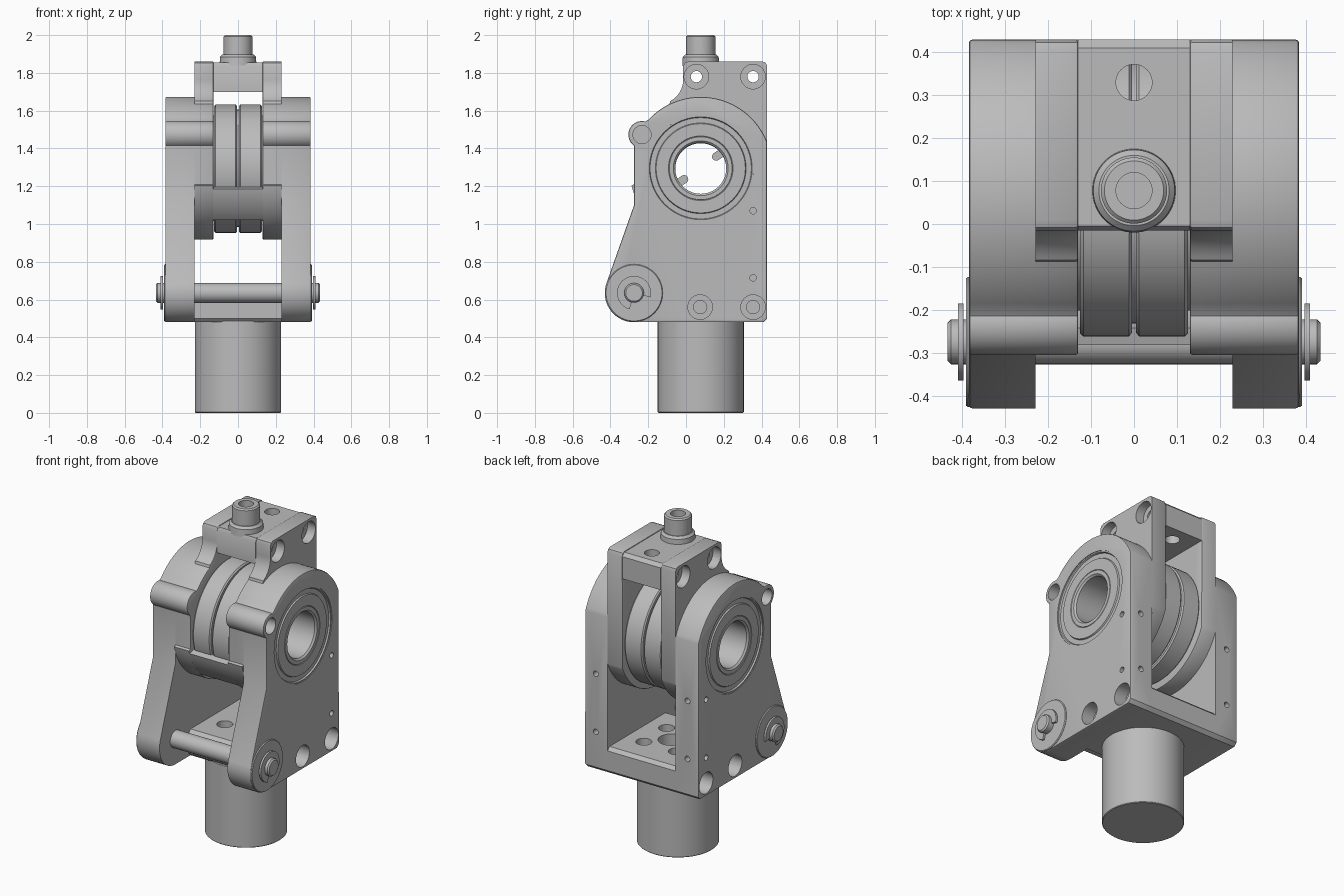
import bpy, bmesh
from math import sin, cos, radians, pi
from mathutils import Vector

if "Cube" in bpy.data.objects:
    bpy.data.objects.remove(bpy.data.objects["Cube"])

steel = bpy.data.materials.new("grey_steel")
steel.use_nodes = True
STEEL = (0.5, 0.5, 0.5, 1)
steel.diffuse_color = STEEL
steel.node_tree.nodes["Principled BSDF"].inputs["Base Color"].default_value = STEEL

CY, CZ = 0.078, 1.295      # bearing centre
DRUM = 0.378               # housing radius
PIN_Y, PIN_Z = -0.275, 0.635
INNER, STEP, OUTER = 0.13, 0.23, 0.385
BACK, FLOOR, TOP = 0.43, 0.48, 1.86


def make(name, bm):
    bmesh.ops.recalc_face_normals(bm, faces=bm.faces)
    mesh = bpy.data.meshes.new(name)
    bm.to_mesh(mesh)
    bm.free()
    mesh.materials.append(steel)
    ob = bpy.data.objects.new(name, mesh)
    bpy.context.collection.objects.link(ob)
    smooth(ob)
    return ob


def smooth(ob):
    ob.data.shade_smooth()
    ob.data.set_sharp_from_angle(angle=radians(32))


def arc(y, z, r, a0, a1, n=24):
    return [(y + r * cos(radians(a0 + (a1 - a0) * i / n)),
             z + r * sin(radians(a0 + (a1 - a0) * i / n))) for i in range(n + 1)]


def prism(name, outline, x0, x1, bevel_at=(), width=0.008):
    """Extrude a (y, z) outline along x and round the rims of chosen caps."""
    bm = bmesh.new()
    caps = [[bm.verts.new((x, y, z)) for y, z in outline] for x in (x0, x1)]
    n = len(outline)
    for cap in caps:
        bm.faces.new(cap)
    for i in range(n):
        j = (i + 1) % n
        bm.faces.new((caps[0][i], caps[0][j], caps[1][j], caps[1][i]))
    bmesh.ops.recalc_face_normals(bm, faces=bm.faces)
    rims = [e for e in bm.edges for x in bevel_at
            if all(abs(v.co.x - x) < 1e-5 for v in e.verts)]
    if rims:
        bmesh.ops.bevel(bm, geom=rims, offset=width, segments=2, profile=0.5,
                        affect='EDGES', clamp_overlap=True)
    return make(name, bm)


def lathe(name, profile, centre, axis='X', n=64):
    """Turn a closed (radius, along-axis) profile around an axis."""
    bm = bmesh.new()
    rings = []
    for k in range(n):
        c, s = cos(2 * pi * k / n), sin(2 * pi * k / n)
        ring = []
        for r, h in profile:
            p = {'X': (h, r * c, r * s), 'Y': (r * c, h, r * s), 'Z': (r * c, r * s, h)}[axis]
            ring.append(bm.verts.new(Vector(p) + Vector(centre)))
        rings.append(ring)
    m = len(profile)
    for k in range(n):
        a, b = rings[k], rings[(k + 1) % n]
        for i in range(m):
            j = (i + 1) % m
            if profile[i][0] or profile[j][0]:
                bm.faces.new((a[i], a[j], b[j], b[i]))
    bmesh.ops.remove_doubles(bm, verts=bm.verts, dist=1e-5)
    return make(name, bm)


def rod(name, r, h0, h1, centre, axis='X', bevel=0.0, n=48):
    b = bevel
    pts = [(0, h0), (r - b, h0), (r, h0 + b), (r, h1 - b), (r - b, h1), (0, h1)]
    if not b:
        pts = [(0, h0), (r, h0), (r, h1), (0, h1)]
    return lathe(name, pts, centre, axis, n)


def cut(targets, cutters):
    """Subtract the cutters from each target, then discard them."""
    for ob in targets:
        for c in cutters:
            mod = ob.modifiers.new("hole", 'BOOLEAN')
            mod.operation, mod.solver, mod.object = 'DIFFERENCE', 'EXACT', c
        bpy.context.view_layer.update()
        dg = bpy.context.evaluated_depsgraph_get()
        mesh = bpy.data.meshes.new_from_object(ob.evaluated_get(dg))
        ob.modifiers.clear()
        ob.data = mesh
        smooth(ob)
    for c in cutters:
        bpy.data.objects.remove(c)


def mirror(*obs):
    for ob in obs:
        mod = ob.modifiers.new("other_side", 'MIRROR')
        mod.use_mirror_merge = False


def counterbore(y, z, r, depth, face, small, end):
    return lathe("cutter", [(0, end), (small, end), (small, face - depth),
                            (r, face - depth), (r, face + 0.1), (0, face + 0.1)],
                 (0, y, z), n=32)


# Side plates: foot lug, sloping front, upper lug and round shoulder
plate_outline = ([(BACK - 0.02, FLOOR), (BACK, FLOOR + 0.02)]
                 + arc(CY, CZ, DRUM, 22, 137, 40)
                 + arc(-0.233, 1.473, 0.072, 75, 234)
                 + [(-0.275, 1.40), (-0.275, 1.1)]
                 + arc(PIN_Y, PIN_Z, 0.155, 162, 270))
side_plate = prism("side_plates", plate_outline, STEP, OUTER, [OUTER])

# Inner housings: round drum, front block and tall ear
housing_outline = ([(BACK, TOP - 0.025), (BACK - 0.007, TOP - 0.007), (BACK - 0.025, TOP),
                    (0.01, TOP), (-0.008, TOP - 0.007), (-0.015, TOP - 0.025)]
                   + arc(-0.145, 1.765, 0.13, 0, -62, 12)
                   + arc(CY, CZ, DRUM, 116, 137, 8)
                   + arc(-0.233, 1.473, 0.072, 75, 234)
                   + [(-0.275, 1.40), (-0.275, 1.21)]
                   + arc(CY, CZ, DRUM, 194, 338, 50))
housing = prism("bearing_housings", housing_outline, INNER, STEP, [INNER], 0.006)

# Bearing seat, lug hole, bolt recesses and small tapped holes
cutters = [rod("cutter", 0.28, 0.1, 0.5, (0, CY, CZ), n=64),
           rod("cutter", 0.048, 0.3, 0.5, (0, -0.233, 1.473), n=32)]
cutters += [counterbore(y, 0.56, 0.065, 0.08, OUTER, 0.035, 0.26) for y in (0.075, 0.355)]
for z in (0.715, 1.07):
    cutters.append(rod("cutter", 0.017, 0.33, 0.5, (0, 0.355, z), n=16))
    cutters.append(rod("cutter", 0.017, 0.37, 0.5, (0.31, 0, z), 'Y', n=16))
cut([side_plate], cutters)
cut([housing], [rod("cutter", 0.28, 0.1, 0.5, (0, CY, CZ), n=64)]
    + [counterbore(y, 1.78, 0.065, 0.05, 0.226, 0.03, 0.1) for y in (0.055, 0.355)])
mirror(side_plate, housing)

# Bearings with a stepped outer face
bearing = lathe("bearings", [(0.135, 0.126), (0.135, 0.37), (0.145, 0.38), (0.166, 0.38),
                             (0.168, 0.377), (0.171, 0.38), (0.236, 0.38), (0.24, 0.372),
                             (0.268, 0.372), (0.272, 0.381), (0.28, 0.381), (0.28, 0.126)],
                (0, CY, CZ), n=80)
# Twin rollers and the core joining them
roller = lathe("rollers", [(0.135, 0.005), (0.332, 0.005), (0.34, 0.012), (0.34, 0.118),
                           (0.332, 0.126), (0.135, 0.126)], (0, CY, CZ - 0.003), n=80)
mirror(bearing, roller)
lathe("roller_core", [(0.137, -0.02), (0.31, -0.02), (0.31, 0.02), (0.137, 0.02)], (0, CY, CZ))

# Curved front bridge between the housings
prism("front_bridge", arc(CY, CZ, DRUM - 0.002, 197, 227, 12) + arc(CY, CZ, 0.335, 227, 197, 12),
      -STEP, STEP)

# Locating tabs inside the bore
for i, (y, z, a) in enumerate([(0.16, 1.357, 35), (-0.01, 1.237, 215)]):
    tip = arc(y, z, 0.022, a + 90, a + 270, 10)
    root = [(p[0] + 0.06 * cos(radians(a)), p[1] + 0.06 * sin(radians(a))) for p in (tip[-1], tip[0])]
    prism(f"bore_tab_{i + 1}", tip + root, -0.06, 0.06)

# Top block with a plain hole and cross-bolt holes
b = 0.02
top_block = prism("top_block", [(BACK - b, TOP - 0.005), (BACK, TOP - 0.005 - b), (BACK, 1.70),
                                (-0.015, 1.70), (-0.015, TOP - 0.005 - b),
                                (0.015 - b, TOP - 0.005)], -INNER, INNER)
cut([top_block], [rod("cutter", 0.042, 1.6, 2, (0, 0.33, 0), 'Z')]
    + [rod("cutter", 0.03, -0.5, 0.5, (0, y, 1.78), n=32) for y in (0.055, 0.355)])

# Socket-head bolt on a collar
lathe("top_collar", [(0, 1.84), (0.098, 1.84), (0.095, 1.885), (0.082, 1.898), (0, 1.898)],
      (0, 0.078, 0), 'Z')
lathe("top_bolt", [(0, 1.88), (0.077, 1.88), (0.077, 1.992), (0.069, 2.0), (0.042, 2.0),
                   (0.042, 1.93), (0, 1.93)], (0, 0.078, 0), 'Z')

# Bottom plate with a centre hole and four holes round it
base_outline = [(-0.15, FLOOR + b), (-0.15 + b, FLOOR), (BACK - b, FLOOR), (BACK, FLOOR + b),
                (BACK, 0.64 - b), (BACK - b, 0.64), (-0.15 + b, 0.64), (-0.15, 0.64 - b)]
base_plate = prism("base_plate", base_outline, -STEP - 0.004, STEP + 0.004)
cut([base_plate], [rod("cutter", 0.075, 0.52, 0.8, (0, 0.14, 0), 'Z')]
    + [rod("cutter", 0.045, 0.52, 0.8, (sx * 0.11, 0.14 + sy * 0.11, 0), 'Z', n=32)
       for sx in (-1, 1) for sy in (-1, 1)])

# Round mounting post
rod("mounting_post", 0.228, 0, FLOOR + 0.01, (0, 0.078, 0), 'Z', 0.004, 80)

# Front cross pin with bosses and retaining clips
rod("cross_pin", 0.052, -0.435, 0.435, (0, PIN_Y, PIN_Z), bevel=0.008)
boss = lathe("pin_bosses", [(0.05, 0.36), (0.152, 0.36), (0.152, 0.387), (0.148, 0.392),
                            (0.05, 0.392)], (0, PIN_Y, PIN_Z))
clip = prism("retaining_clips", arc(PIN_Y, PIN_Z, 0.09, -15, 255, 36)
             + arc(PIN_Y, PIN_Z, 0.045, 255, -15, 36), 0.398, 0.41)
mirror(boss, clip)
